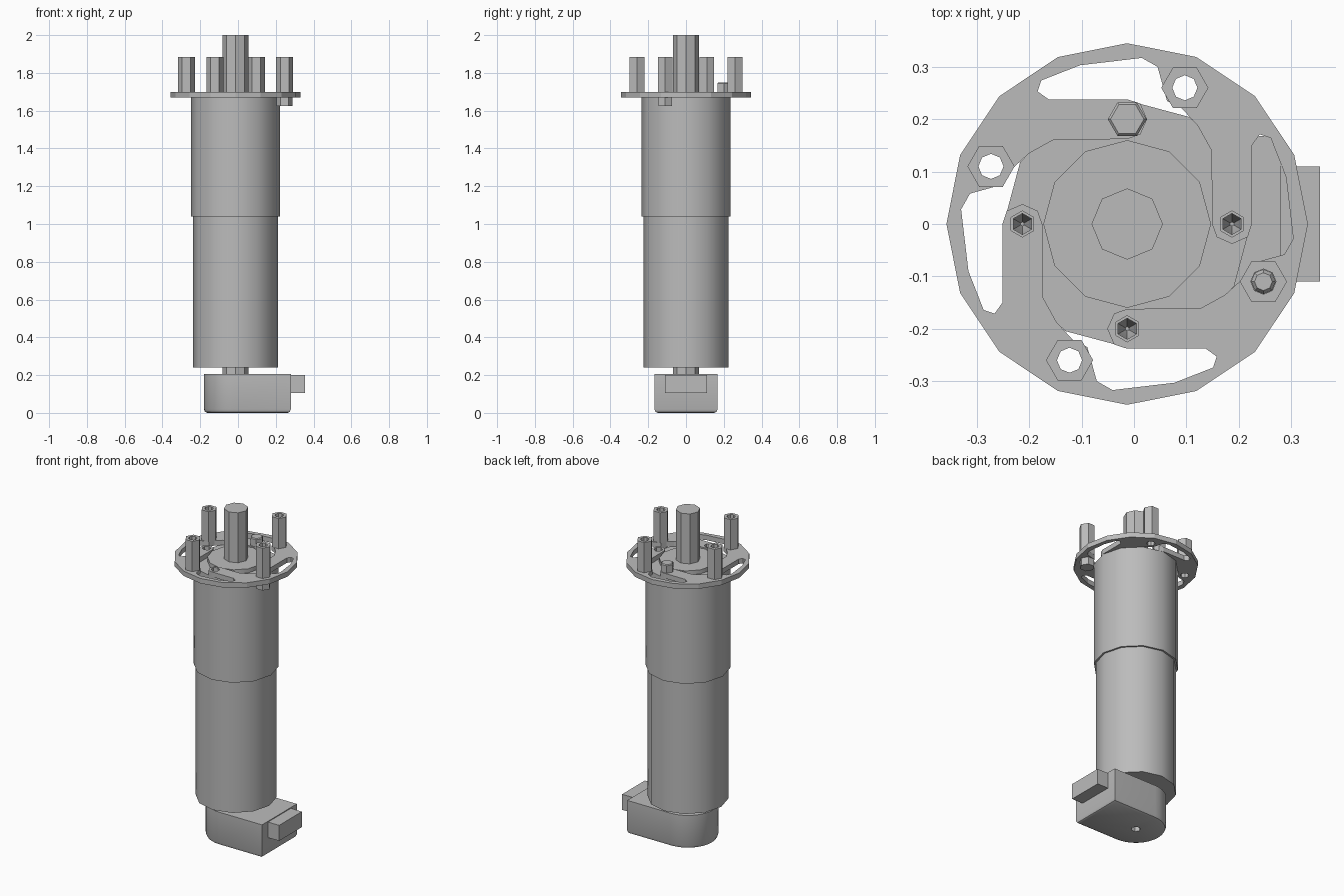
import bpy
import bmesh
from math import cos, sin, pi, radians
from mathutils import Vector, Matrix

if "Cube" in bpy.data.objects:
    bpy.data.objects.remove(bpy.data.objects["Cube"], do_unlink=True)

AXIS = Vector((-0.013, 0))          # centre line of the motor
PLATE_BOTTOM, PLATE_TOP = 1.67, 1.70

grey = bpy.data.materials.new("metal grey")
grey.use_nodes = True
grey.diffuse_color = (0.5, 0.5, 0.5, 1)
grey.node_tree.nodes["Principled BSDF"].inputs["Base Color"].default_value = (0.5, 0.5, 0.5, 1)


def ring(radius, sides, centre=(0, 0), phase=0.0):
    """Regular polygon around the motor axis or an offset from it."""
    return [(centre[0] + radius * cos(phase + 2 * pi * i / sides),
             centre[1] + radius * sin(phase + 2 * pi * i / sides)) for i in range(sides)]


def loft(name, layers, smooth=False):
    """Solid through (outline, z) layers, bottom to top; outlines relative to the axis."""
    bm = bmesh.new()
    loops = [[bm.verts.new((x + AXIS.x, y + AXIS.y, z)) for x, y in pts] for pts, z in layers]
    bm.faces.new(loops[0][::-1])
    bm.faces.new(loops[-1])
    for low, high in zip(loops, loops[1:]):
        for i in range(len(low)):
            j = (i + 1) % len(low)
            bm.faces.new((low[i], low[j], high[j], high[i]))
    bmesh.ops.recalc_face_normals(bm, faces=bm.faces)
    mesh = bpy.data.meshes.new(name)
    bm.to_mesh(mesh)
    bm.free()
    mesh.materials.append(grey)
    obj = bpy.data.objects.new(name, mesh)
    bpy.context.collection.objects.link(obj)
    if smooth:
        finish_smooth(obj)
    return obj


def activate(obj):
    bpy.ops.object.select_all(action='DESELECT')
    obj.select_set(True)
    bpy.context.view_layer.objects.active = obj


def finish_smooth(obj):
    activate(obj)
    bpy.ops.object.shade_smooth_by_angle(angle=radians(35))


def prism(name, pts, z0, z1, smooth=False):
    return loft(name, [(pts, z0), (pts, z1)], smooth)


def cut(obj, cutters):
    """Subtract each cutter, then discard it."""
    for cutter in cutters:
        mod = obj.modifiers.new("cut", 'BOOLEAN')
        mod.operation, mod.solver, mod.object = 'DIFFERENCE', 'EXACT', cutter
        activate(obj)
        bpy.ops.object.modifier_apply(modifier=mod.name)
        bpy.data.objects.remove(cutter, do_unlink=True)


def turned(pt, quarter):
    return (Matrix.Rotation(-quarter * pi / 2, 2) @ Vector(pt)).to_tuple()


post_spots = [turned((0.11, 0.26), q) for q in range(4)]
screw_spots = [turned((0, 0.2), q) for q in range(4)]

# Motor body: slim lower can, wider gearbox sleeve, raised front boss
prism("lower_body", ring(0.225, 12), 0.24, 1.04, True)
sleeve = prism("gearbox_sleeve", ring(0.236, 12), 1.04, PLATE_BOTTOM)
boss = prism("front_boss", ring(0.16, 12), PLATE_BOTTOM, 1.695, True)
prism("output_shaft", ring(0.068, 8), 1.69, 2.0)
prism("rear_shaft", ring(0.068, 8), 0.19, 0.25)

# Conical screw holes in the gearbox face
cut(sleeve, [loft("hole_cutter", [(ring(0.004, 6, s, pi / 6 + pi / 3), 1.50),
                                  (ring(0.02, 6, s, pi / 2), 1.56),
                                  (ring(0.02, 6, s, pi / 2), 1.72)])
             for s in screw_spots[1:]])
finish_smooth(sleeve)

# Mounting plate: one opening leaving four swirled spring arms
arm = [(0.058, 0.30), (0.076, 0.235), (0.105, 0.22), (0.135, 0.187), (0.161, 0.14),
       (0.162, 0), (0.171, -0.025), (0.2, -0.038), (0.23, -0.025), (0.238, 0),
       (0.238, 0.15), (0.253, 0.171), (0.274, 0.164), (0.303, 0.09), (0.317, -0.028)]
opening = [turned(p, q) for q in range(4) for p in arm]
plate = prism("mounting_plate", ring(0.345, 16), PLATE_BOTTOM, PLATE_TOP)
cutters = [prism("opening_cutter", opening, 1.6, 1.8)]
cutters += [prism("post_hole_cutter", ring(0.024, 8, s), 1.6, 1.8) for s in post_spots]
cutters += [prism("screw_hole_cutter", ring(0.025, 6, s, pi / 2), 1.6, 1.8) for s in screw_spots]
cut(plate, cutters)

# Hollow hexagonal standoffs
for s in post_spots:
    post = prism("standoff", ring(0.045, 6, s), PLATE_TOP, 1.885)
    cut(post, [prism("bore_cutter", ring(0.024, 8, s), 1.6, 2.0)])

# Bolt below the plate holding one standoff
s = post_spots[1]
prism("standoff_bolt_head", ring(0.042, 6, s), 1.625, PLATE_BOTTOM)
loft("standoff_bolt_shank", [(ring(0.0235, 8, s), 1.66), (ring(0.0235, 8, s), 1.77),
                             (ring(0.017, 8, s), 1.78)])

# Hex bolt on top of the rear arm
s = screw_spots[0]
prism("arm_bolt_shank", ring(0.024, 6, s, pi / 2), 1.66, PLATE_TOP)
loft("arm_bolt_head", [(ring(0.037, 6, s), PLATE_TOP), (ring(0.037, 6, s), 1.745),
                       (ring(0.032, 6, s), 1.75)])


# Encoder housing: half-round at one end, square at the other, softened base
def housing(inset):
    r, end = 0.168 - inset, 0.293 - inset
    arc = [(r * cos(a), r * sin(a)) for a in (pi / 2 + pi * i / 16 for i in range(17))]
    return arc + [(end, -r), (end, r)]


case = loft("encoder_housing", [(housing(0.018), 0.0), (housing(0.006), 0.006),
                                (housing(0), 0.02), (housing(0), 0.205)])
cut(case, [prism("case_hole_cutter", ring(0.027, 6), -0.05, 0.06)])
finish_smooth(case)

# Cable connector on the square end
prism("connector", [(0.28, -0.11), (0.368, -0.11), (0.368, 0.11), (0.28, 0.11)], 0.105, 0.2)
